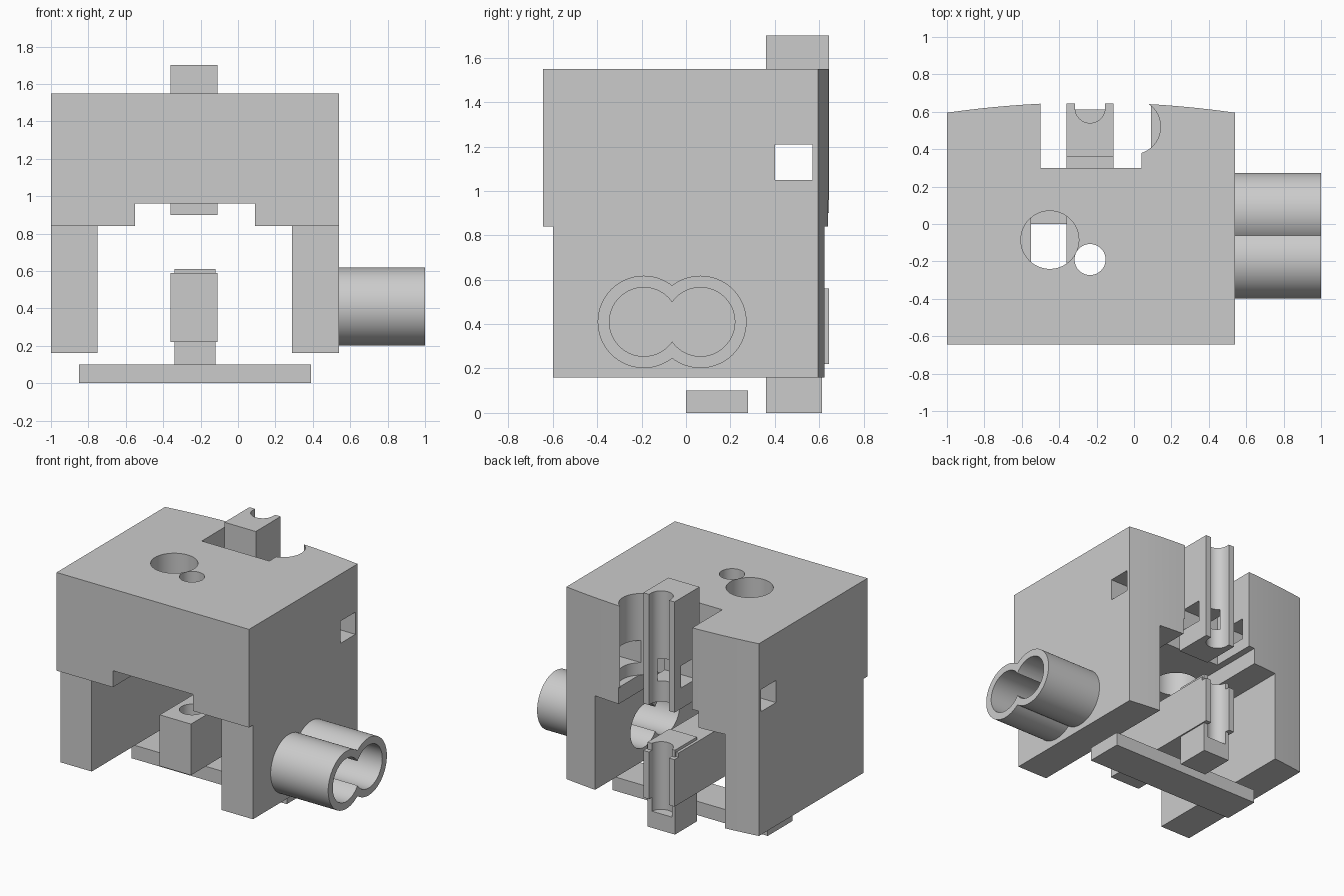
import bpy
import bmesh
from mathutils import Matrix

cube = bpy.data.objects.get("Cube")
if cube:
    bpy.data.objects.remove(cube, do_unlink=True)

GREY = (0.6, 0.6, 0.6, 1)
mat = bpy.data.materials.new("plain grey")
mat.use_nodes = True
mat.diffuse_color = GREY
mat.node_tree.nodes["Principled BSDF"].inputs["Base Color"].default_value = GREY


def make(name, bm):
    bmesh.ops.recalc_face_normals(bm, faces=bm.faces)
    mesh = bpy.data.meshes.new(name)
    bm.to_mesh(mesh)
    bm.free()
    mesh.materials.append(mat)
    obj = bpy.data.objects.new(name, mesh)
    bpy.context.collection.objects.link(obj)
    return obj


def prism(name, outline, z0, z1):
    """Extrude an xy outline between two heights."""
    bm = bmesh.new()
    face = bm.faces.new([bm.verts.new((x, y, z0)) for x, y in outline])
    new = bmesh.ops.extrude_face_region(bm, geom=[face])["geom"]
    verts = [g for g in new if isinstance(g, bmesh.types.BMVert)]
    bmesh.ops.translate(bm, verts=verts, vec=(0, 0, z1 - z0))
    return make(name, bm)


def box(name, x0, x1, y0, y1, z0, z1):
    return prism(name, [(x0, y0), (x1, y0), (x1, y1), (x0, y1)], z0, z1)


def rod(name, axis, a, b, radius, lo, hi):
    """Cylinder along z at (x=a, y=b) or along x at (y=a, z=b)."""
    bm = bmesh.new()
    bmesh.ops.create_cone(bm, cap_ends=True, segments=64, radius1=radius,
                          radius2=radius, depth=hi - lo)
    mid = (lo + hi) / 2
    if axis == "x":
        bm.transform(Matrix.Translation((mid, a, b)) @ Matrix.Rotation(1.5707963, 4, "Y"))
    else:
        bm.transform(Matrix.Translation((a, b, mid)))
    return make(name, bm)


def combine(obj, other, operation="DIFFERENCE"):
    other.hide_render = True
    mod = obj.modifiers.new("boolean", "BOOLEAN")
    mod.operation = operation
    mod.solver = "EXACT"
    mod.object = other
    bpy.context.view_layer.objects.active = obj
    bpy.ops.object.modifier_apply(modifier=mod.name)
    bpy.data.objects.remove(other, do_unlink=True)


def cut_box(obj, *size):
    combine(obj, box("cutter", *size))


def cut_rod(obj, *size):
    combine(obj, rod("cutter", *size))


def smooth(obj):
    bpy.ops.object.select_all(action="DESELECT")
    obj.select_set(True)
    bpy.context.view_layer.objects.active = obj
    bpy.ops.object.shade_smooth_by_angle(angle=0.5)


PIN_X = -0.235          # shared axis of the guide pins
PEG_Z, PEG_Y = 0.41, (-0.19, 0.065)

# Housing with a gently bowed back
steps = 16
back = []
for i in range(steps + 1):
    x = 0.54 - 1.54 * i / steps
    back.append((x, 0.65 - (x + 0.23) ** 2 / 10.8))
housing = prism("housing", [(-1, -0.645), (0.54, -0.645)] + back, 0.16, 1.55)
cut_box(housing, -2, 2, -1, -0.6, 0, 0.84)             # recessed leg fronts
cut_box(housing, -0.75, 0.29, -1, 1, 0, 0.84)          # tunnel between legs
cut_box(housing, -0.55, 0.09, -1, 1, 0.8, 0.96)        # tunnel roof step
cut_box(housing, -0.5, 0.04, 0.3, 1, 0.9, 2)           # back slot
cut_rod(housing, "z", -0.005, 0.52, 0.147, 0.96, 2)    # round slot side
cut_rod(housing, "z", -0.45, -0.085, 0.155, 0.96, 2)   # large top hole
cut_rod(housing, "z", PIN_X, -0.19, 0.083, 0.9, 2)     # small top hole
cut_box(housing, -2, 2, 0.4, 0.57, 1.05, 1.21)         # cross window
for y in PEG_Y:
    cut_rod(housing, "x", y, PEG_Z, 0.155, 0, 0.8)     # double bore in the leg
smooth(housing)

# Double side tube
tube = rod("side_tube", "x", PEG_Y[0], PEG_Z, 0.208, 0.54, 1)
combine(tube, rod("tube_half", "x", PEG_Y[1], PEG_Z, 0.208, 0.54, 1), "UNION")
for y in PEG_Y:
    cut_rod(tube, "x", y, PEG_Z, 0.155, 0.4, 1.2)
smooth(tube)

# Upper grooved slider
upper = box("upper_slider", -0.36, -0.11, 0.36, 0.645, 0.9, 1.7)
cut_rod(upper, "z", PIN_X, 0.62, 0.08, 0.8, 1.8)
cut_box(upper, PIN_X - 0.08, PIN_X + 0.08, 0.62, 1, 0.8, 1.8)
cut_box(upper, -1, 1, 0.4, 0.57, 1.05, 1.21)
smooth(upper)

# Lower slider: long arm, back flange and foot
lower = box("lower_slider", -0.36, -0.11, -0.38, 0.6, 0.22, 0.59)
combine(lower, box("flange", -0.36, -0.11, 0.4, 0.645, 0.22, 0.56), "UNION")
combine(lower, box("foot", -0.34, -0.12, 0.36, 0.612, 0, 0.61), "UNION")
cut_rod(lower, "z", PIN_X, -0.19, 0.083, 0.1, 0.8)
cut_rod(lower, "z", PIN_X, 0.62, 0.08, 0.12, 0.8)
cut_box(lower, PIN_X - 0.08, PIN_X + 0.08, 0.62, 1, 0.12, 0.8)
smooth(lower)

# Flat base bar
box("base_bar", -0.85, 0.39, 0, 0.28, 0, 0.1)
